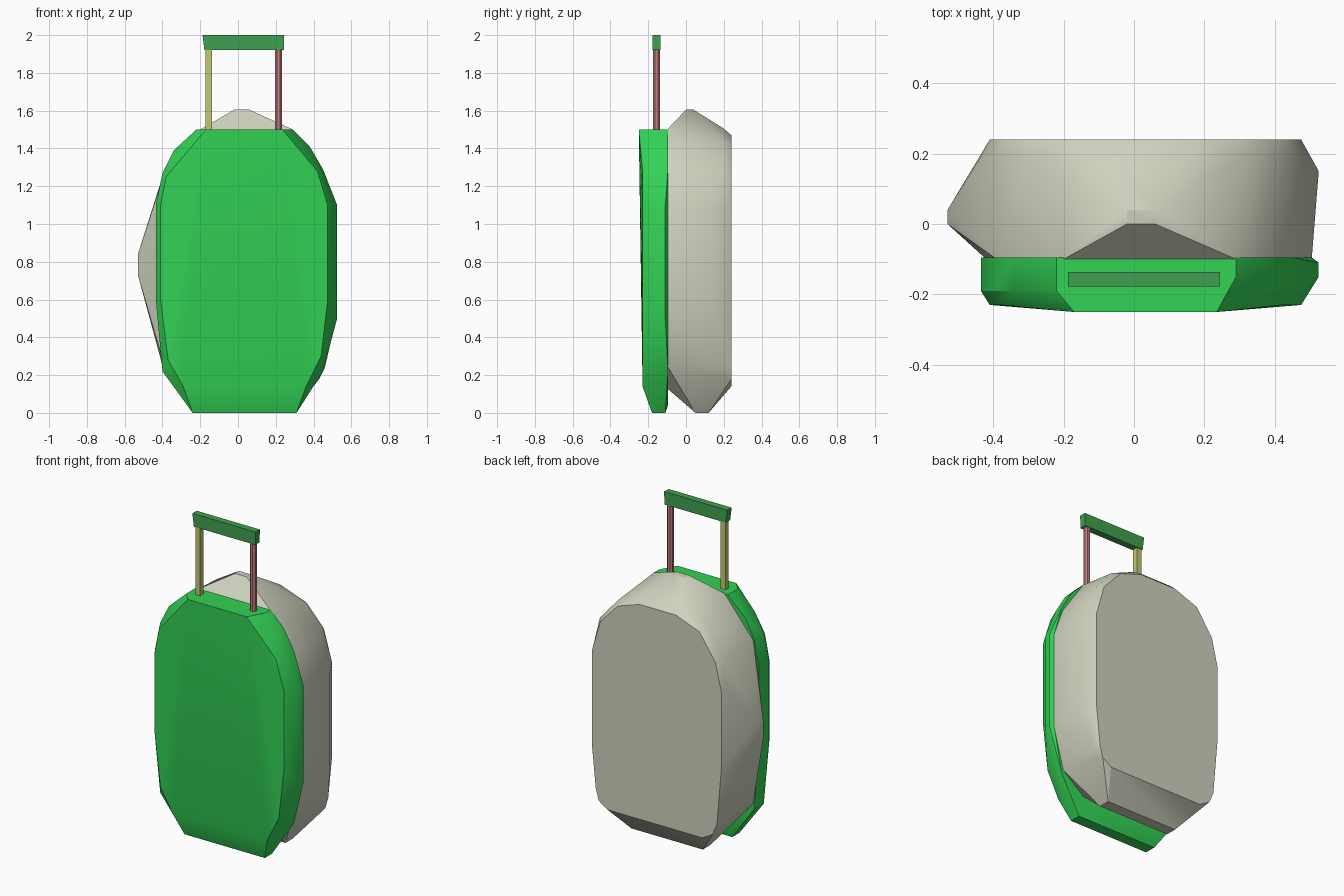
import bpy, bmesh, math

cube = bpy.data.objects.get("Cube")
if cube:
    bpy.data.objects.remove(cube, do_unlink=True)


def material(name, rgb):
    lin = [((c / 255 + 0.055) / 1.055) ** 2.4 for c in rgb] + [1.0]
    m = bpy.data.materials.new(name)
    m.use_nodes = True
    m.diffuse_color = lin
    m.node_tree.nodes["Principled BSDF"].inputs["Base Color"].default_value = lin
    return m


bright_green = material("bright green", (50, 210, 85))
dark_green = material("dark green", (64, 160, 80))
pale_grey = material("pale grey", (206, 210, 190))
olive = material("olive yellow", (196, 200, 115))
dusty_pink = material("dusty pink", (195, 125, 130))


def hull(name, rings, mat, angle=None):
    """Convex solid wrapped round several outlines, each a depth and (x, z) points."""
    bm = bmesh.new()
    for y, pts in rings:
        for x, z in pts:
            bm.verts.new((x, y, z))
    res = bmesh.ops.convex_hull(bm, input=bm.verts[:])
    loose = {v for v in res["geom_interior"] + res["geom_unused"]
             if isinstance(v, bmesh.types.BMVert) and v.is_valid}
    bmesh.ops.delete(bm, geom=list(loose), context="VERTS")
    bmesh.ops.dissolve_limit(bm, angle_limit=math.radians(1),
                             verts=bm.verts[:], edges=bm.edges[:])
    bmesh.ops.recalc_face_normals(bm, faces=bm.faces[:])
    me = bpy.data.meshes.new(name)
    bm.to_mesh(me)
    bm.free()
    me.materials.append(mat)
    ob = bpy.data.objects.new(name, me)
    bpy.context.collection.objects.link(ob)
    if angle:
        bpy.ops.object.select_all(action="DESELECT")
        ob.select_set(True)
        bpy.context.view_layer.objects.active = ob
        bpy.ops.object.shade_smooth_by_angle(angle=math.radians(angle))
    return ob


def pole(name, x, sides, radius, turn, mat):
    ring = [(x + radius * math.cos(turn + i * math.tau / sides),
             -0.157 + radius * math.sin(turn + i * math.tau / sides)) for i in range(sides)]
    return hull(name, [(y, [(px, 1.48), (px, 1.93)]) for px, y in ring], mat)


# Front shell: wide body with an inset front panel
side_outline = [(0.29, 1.5), (0.38, 1.41), (0.45, 1.29), (0.525, 1.1), (0.525, 0.5),
                (0.45, 0.22), (-0.4, 0.22), (-0.435, 0.6), (-0.435, 1.1),
                (-0.40, 1.27), (-0.34, 1.39), (-0.22, 1.5)]
hull("front_shell", [
    (-0.25, [(-0.17, 1.5), (0.235, 1.5)]),
    (-0.23, [(0.42, 1.28), (0.475, 1.1), (0.475, 0.6), (0.44, 0.3), (0.36, 0.14),
             (-0.29, 0.14), (-0.37, 0.28), (-0.41, 0.6), (-0.41, 1.1), (-0.38, 1.25)]),
    (-0.19, side_outline[6:]),
    (-0.15, side_outline[:6]),
    (-0.18, [(0.31, 0), (-0.24, 0)]),
    (-0.11, [(0.31, 0), (-0.24, 0)] + side_outline[3:5]),
    (-0.095, [(0.28, 0.04), (-0.22, 0.04), (0.505, 1.1), (0.505, 0.5)]
     + side_outline[5:] + side_outline[:3]),
], bright_green, 30)

# Rear shell: crown at the top, bulge on one side, keel below
hull("rear_shell", [
    (-0.1, [(0.29, 1.5), (0.44, 1.28), (0.505, 1.1), (0.505, 0.5), (0.44, 0.25),
            (0.29, 0.13), (-0.22, 0.13), (-0.39, 0.25), (-0.42, 0.6),
            (-0.42, 1.1), (-0.39, 1.27), (-0.2, 1.5)]),
    (0.0, [(-0.02, 1.605), (0.06, 1.605), (-0.53, 0.73), (-0.53, 0.84)]),
    (0.04, [(-0.02, 1.605), (0.06, 1.605), (-0.53, 0.73), (-0.53, 0.84)]),
    (0.05, [(0.29, 0), (-0.2, 0)]),
    (0.12, [(0.29, 0), (-0.2, 0)]),
    (0.15, [(0.525, 1.08), (0.525, 0.52)]),
    (0.2, [(0.33, 1.43), (0.15, 1.505), (-0.1, 1.505), (-0.29, 1.42), (0.45, 1.29),
           (-0.4, 1.25), (-0.43, 1.1), (-0.43, 0.6), (-0.4, 0.25), (0.46, 0.24)]),
    (0.24, [(0.3, 1.42), (0.15, 1.47), (-0.1, 1.47), (-0.26, 1.41), (-0.37, 1.25),
            (-0.41, 1.08), (-0.41, 0.6), (-0.38, 0.25), (-0.35, 0.18), (-0.28, 0.14),
            (0.37, 0.14), (0.43, 0.18), (0.45, 0.25), (0.475, 0.5), (0.475, 1.1),
            (0.42, 1.29)]),
], pale_grey, 30)

# Telescopic poles and grip
pole("left_pole", 0.215, 8, 0.02, math.pi / 8, dusty_pink)
pole("right_pole", -0.155, 4, 0.023, math.pi / 4, olive)
grip = [(-0.178, 1.92), (0.243, 1.92), (0.245, 2.0), (-0.188, 2.0)]
hull("grip", [(-0.178, grip), (-0.136, grip)], dark_green)
